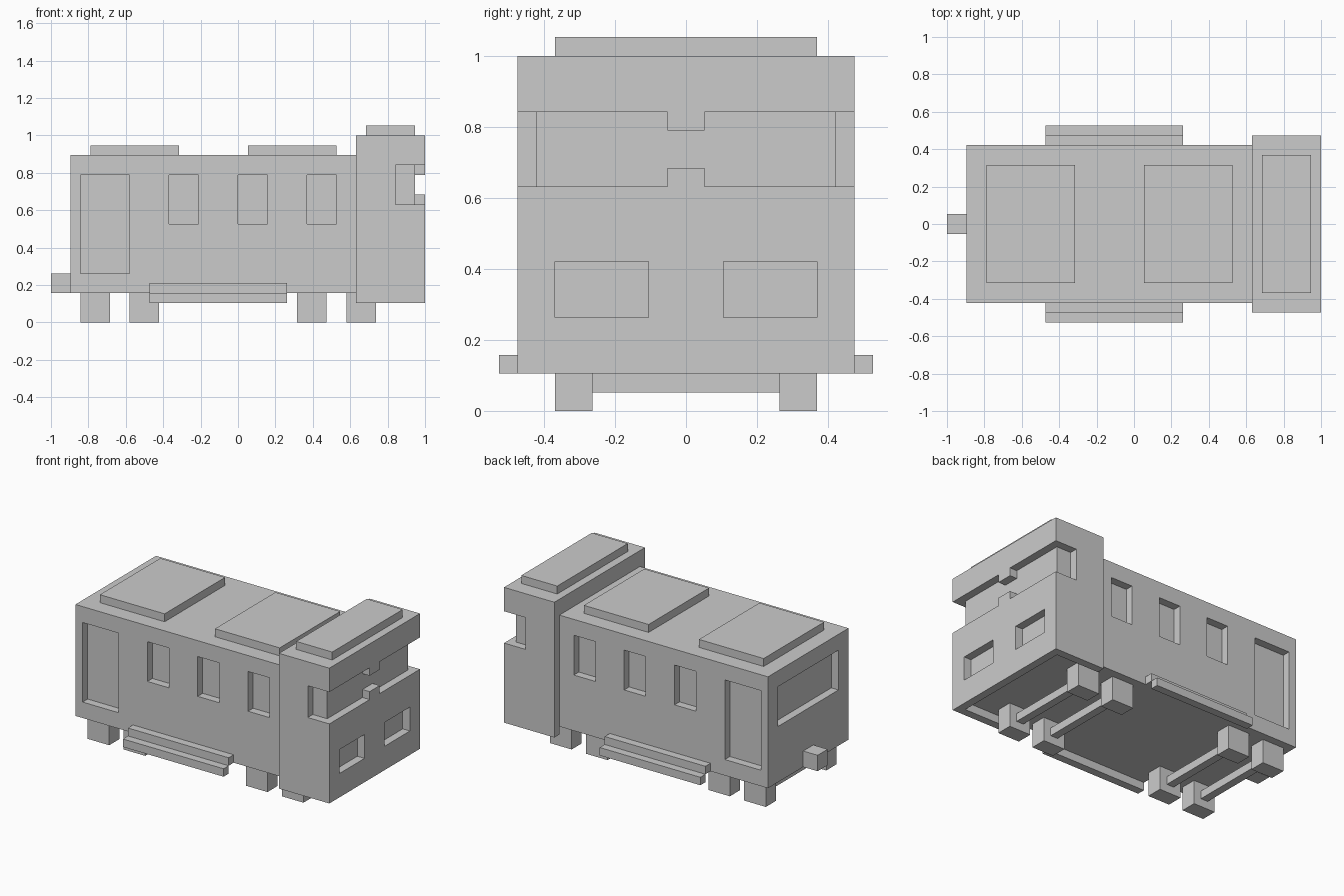
import bpy
import bmesh
from mathutils import Vector

if "Cube" in bpy.data.objects:
    bpy.data.objects.remove(bpy.data.objects["Cube"])

U = 1 / 19  # the model sits on a regular block grid, 38 blocks long


def add_box(bm, x0, x1, y0, y1, z0, z1):
    vs = bmesh.ops.create_cube(bm, size=1)["verts"]
    for v in vs:
        v.co = Vector((x0 if v.co.x < 0 else x1,
                       y0 if v.co.y < 0 else y1,
                       z0 if v.co.z < 0 else z1)) * U


def add_prism(bm, outline, z0, z1):
    face = bm.faces.new([bm.verts.new(Vector((x, y, z0)) * U) for x, y in outline])
    ext = bmesh.ops.extrude_face_region(bm, geom=[face])["geom"]
    bmesh.ops.translate(bm, vec=(0, 0, (z1 - z0) * U),
                        verts=[g for g in ext if isinstance(g, bmesh.types.BMVert)])


def make(name, boxes, prisms=()):
    bm = bmesh.new()
    for b in boxes:
        add_box(bm, *b)
    for p in prisms:
        add_prism(bm, *p)
    bmesh.ops.recalc_face_normals(bm, faces=bm.faces)
    me = bpy.data.meshes.new(name)
    bm.to_mesh(me)
    bm.free()
    ob = bpy.data.objects.new(name, me)
    bpy.context.collection.objects.link(ob)
    return ob


def carve(ob, boxes, prisms=()):
    cutter = make(ob.name + "_cutter", boxes, prisms)
    cutter.hide_render = True
    mod = ob.modifiers.new("carve", "BOOLEAN")
    mod.operation = "DIFFERENCE"
    mod.solver = "EXACT"
    mod.object = cutter
    bpy.context.view_layer.objects.active = ob
    bpy.ops.object.modifier_apply(modifier=mod.name)
    bpy.data.objects.remove(cutter)


def both_sides(x0, x1, y0, y1, z0, z1):
    return [(x0, x1, y0, y1, z0, z1), (x0, x1, -y1, -y0, z0, z1)]


# main body with recessed doors, side windows and rear window
body = make("body", [(-17, 12, -8, 8, 3, 17)])
recesses = [(-18, -16, -6, 6, 10, 15)]
recesses += both_sides(-16, -11, 7, 9, 5, 15)
for x in (-7, 0, 7):
    recesses += both_sides(x, x + 3, 7, 9, 10, 15)
# the door and rear window recesses only meet at the inner corner region, so cut in two passes
carve(body, recesses[:1])
carve(body, recesses[1:])

# cab with wraparound windscreen, headlight recesses and hollow underside
cab = make("cab", [(12, 19, -9, 9, 2, 19)])
windscreen = [(16, 8), (18, 8), (18, -8), (16, -8),
              (16, -10), (20, -10), (20, 10), (16, 10)]
carve(cab, both_sides(18, 20, 2, 7, 5, 8) + [(11, 18, -8, 8, 1, 3)],
      [(windscreen, 12, 16)])

# small tabs at the middle of the windscreen frame
for name, z in (("lower", 12), ("upper", 15)):
    make(name + "_windscreen_tab", [(18, 19, -1, 1, z, z + 1)])

# raised roof panels
make("rear_roof_panel", [(-15, -6, -6, 6, 17, 18)])
make("front_roof_panel", [(1, 10, -6, 6, 17, 18)])
make("cab_roof_panel", [(13, 18, -7, 7, 19, 20)])

# two-tread steps along each side
for side, i in (("right", 1), ("left", 0)):
    make(side + "_upper_step", [both_sides(-9, 5, 8, 9, 3, 4)[i]])
    make(side + "_lower_step", [both_sides(-9, 5, 9, 10, 2, 3)[i]])

# rear coupler
make("coupler", [(-19, -17, -1, 1, 3, 5)])

# block wheels joined by thin axles
for n, x in enumerate((-16, -11, 6, 11), 1):
    for side, wheel in zip(("left", "right"), both_sides(x, x + 3, 5, 7, 0, 3)):
        make(f"{side}_wheel_{n}", [wheel])
    make(f"axle_{n}", [(x + 1, x + 2, -5, 5, 1, 2)])
